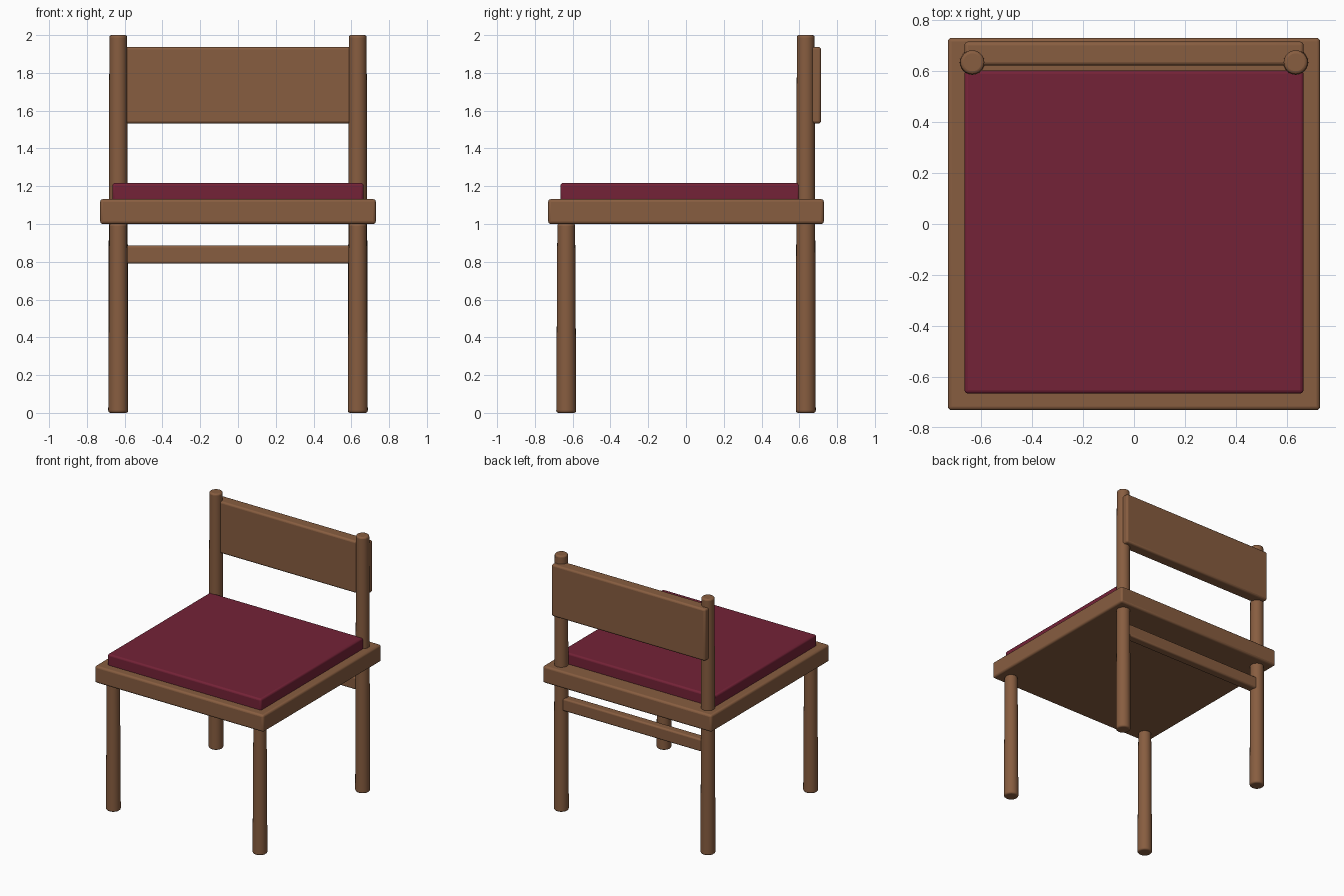
import bpy
import math

if "Cube" in bpy.data.objects:
    bpy.data.objects.remove(bpy.data.objects["Cube"])


def make_material(name, rgb):
    mat = bpy.data.materials.new(name)
    mat.diffuse_color = (*rgb, 1.0)
    mat.use_nodes = True
    mat.node_tree.nodes["Principled BSDF"].inputs["Base Color"].default_value = mat.diffuse_color
    return mat


wood = make_material("brown_wood", (0.245, 0.110, 0.051))
fabric = make_material("burgundy_fabric", (0.175, 0.016, 0.038))


def finish(obj, name, mat, bevel):
    """Name, colour, round the edges and smooth the part."""
    obj.name = name
    obj.data.materials.append(mat)
    mod = obj.modifiers.new("rounded_edges", 'BEVEL')
    mod.width = bevel
    mod.segments = 3
    mod.limit_method = 'ANGLE'
    mod.angle_limit = math.radians(40)
    bpy.ops.object.shade_smooth_by_angle(angle=math.radians(35))
    return obj


def box(name, x, y, z, mat, bevel):
    """Rounded box from (min, max) ranges."""
    centre = [(a + b) / 2 for a, b in (x, y, z)]
    bpy.ops.mesh.primitive_cube_add(size=1, location=centre)
    obj = bpy.context.object
    obj.scale = [b - a for a, b in (x, y, z)]
    bpy.ops.object.transform_apply(location=False, rotation=False, scale=True)
    return finish(obj, name, mat, bevel)


def post(name, x, y, height, r_bottom, r_top):
    """Round, slightly tapered post standing on the floor."""
    bpy.ops.mesh.primitive_cone_add(vertices=24, radius1=r_bottom, radius2=r_top,
                                    depth=height, location=(x, y, height / 2))
    return finish(bpy.context.object, name, wood, 0.012)


# Seat frame and cushion
box("seat", (-0.73, 0.73), (-0.73, 0.73), (1.0, 1.132), wood, 0.015)
box("cushion", (-0.665, 0.665), (-0.665, 0.602), (1.12, 1.217), fabric, 0.014)

# Front legs and tall back posts
for side, x in (("left", -0.634), ("right", 0.634)):
    post("front_leg_" + side, x, -0.634, 1.002, 0.053, 0.047)
    post("back_post_" + side, x, 0.634, 2.0, 0.053, 0.047)

# Backrest panel and lower back rail
box("backrest", (-0.665, 0.665), (0.622, 0.715), (1.532, 1.937), wood, 0.014)
box("back_rail", (-0.62, 0.62), (0.60, 0.668), (0.79, 0.887), wood, 0.012)
